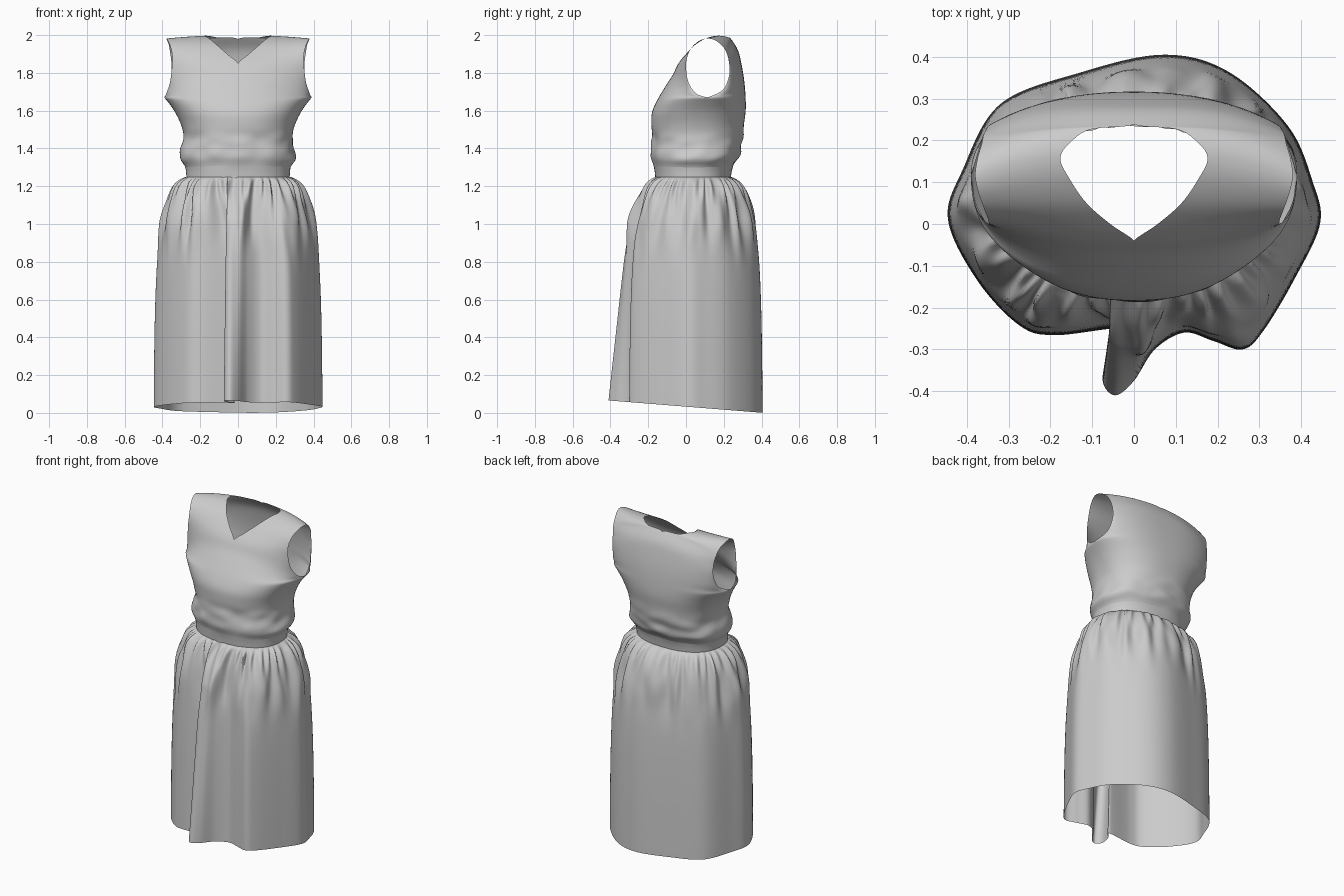
import bpy, bmesh, math
from mathutils import Vector, noise

if "Cube" in bpy.data.objects:
    bpy.data.objects.remove(bpy.data.objects["Cube"])


def cr(p0, p1, p2, p3, t):
    """Catmull-Rom interpolation of equal-length tuples."""
    return [0.5 * (2 * b + (c - a) * t + (2 * a - 5 * b + 4 * c - d) * t * t
                   + (3 * b - a - 3 * c + d) * t ** 3)
            for a, b, c, d in zip(p0, p1, p2, p3)]


def sample(pts, r, lo, hi):
    """Open spline through pts[lo..hi] at float index r."""
    i = min(max(int(r), lo), hi - 1)
    g = lambda k: pts[min(max(k, lo), hi)]
    return cr(g(i - 1), g(i), g(i + 1), g(i + 2), r - i)


def grid_object(name, rows, closed=False, mirror=False):
    bm = bmesh.new()
    for s in ((1, -1) if mirror else (1,)):
        vs = [[bm.verts.new((p[0] * s, p[1], p[2])) for p in row] for row in rows]
        n = len(vs[0])
        for a, b in zip(vs, vs[1:]):
            for j in range(n if closed else n - 1):
                k = (j + 1) % n
                f = (a[j], a[k], b[k], b[j])
                bm.faces.new(f if s == 1 else f[::-1])
    bmesh.ops.remove_doubles(bm, verts=bm.verts, dist=0.0004)
    # light cloth wrinkles near the waist
    for v in bm.verts:
        if mirror:
            w = math.exp(-((v.co.z - 1.40) / 0.07) ** 2)
            d = Vector((v.co.x, v.co.y - 0.06, 0)).normalized()
            q = Vector((v.co.x * 9, v.co.y * 9, v.co.z * 16))
            v.co += d * noise.noise(q) * 0.016 * w
    bmesh.ops.recalc_face_normals(bm, faces=bm.faces)
    me = bpy.data.meshes.new(name)
    bm.to_mesh(me)
    bm.free()
    me.polygons.foreach_set("use_smooth", [True] * len(me.polygons))
    ob = bpy.data.objects.new(name, me)
    bpy.context.collection.objects.link(ob)
    return ob


# Bodice: strips running from front waist over the shoulder to back waist
# centre line (y, z) and inner neck half-width
MID = [(-.162, 1.24, 0), (-.17, 1.31, 0), (-.183, 1.37, 0), (-.178, 1.45, 0),
       (-.183, 1.52, 0), (-.18, 1.59, 0), (-.15, 1.66, 0), (-.105, 1.735, 0),
       (-.07, 1.79, 0), (-.04, 1.85, 0), (0, 1.90, .057), (.05, 1.95, .113),
       (.11, 1.985, .153), (.165, 2.0, .176), (.205, 1.998, .145), (.228, 1.99, .10),
       (.238, 1.98, 0), (.275, 1.92, 0), (.295, 1.84, 0), (.308, 1.76, 0),
       (.315, 1.68, 0), (.316, 1.6, 0), (.306, 1.52, 0), (.302, 1.44, 0),
       (.285, 1.37, 0), (.25, 1.31, 0), (.236, 1.24, 0)]
# side seam, then armhole rim (x, y, z)
SEAM = [(.273, .037, 1.24), (.279, .04, 1.30), (.305, .05, 1.35), (.287, .07, 1.44),
        (.30, .08, 1.52), (.338, .09, 1.60)]
RIM = [(.39, .115, 1.67), (.38, .055, 1.69), (.36, .013, 1.75), (.35, 0, 1.83),
       (.348, .008, 1.89), (.358, .035, 1.94), (.372, .075, 1.972), (.38, .115, 1.982),
       (.375, .155, 1.972), (.365, .19, 1.945), (.36, .213, 1.91), (.353, .227, 1.86),
       (.352, .229, 1.79), (.365, .195, 1.71), (.39, .115, 1.67)]
SIDE = SEAM + RIM + SEAM[::-1]
P = 2.3


def bodice_row(r, cols=28):
    yc, zc, xi = sample(MID, r, 0, 26)
    lo, hi = (0, 6) if r < 6 else (6, 20) if r <= 20 else (20, 26)
    xe, ye, ze = sample(SIDE, r, lo, hi)
    xi = xi if 9 < r < 16 else 0
    si = max(0, xi) / xe
    k = min(1, max(0, (abs(r - 13) - 4) / 3))
    # open shoulder edges stay flat across, closed torso is rounded
    e = 2.5 if r < 13 else 3.0
    row = []
    for j in range(cols + 1):
        s = si + (1 - si) * math.sin(j / cols * math.pi / 2)
        s = min(s, 1)
        w = k * (1 - (1 - s ** P) ** (1 / P)) + (1 - k) * s ** e
        row.append((xe * s, yc + (ye - yc) * w, zc + (ze - zc) * s * s))
    return row


def strip(r0, r1, sub=5):
    return [bodice_row(r0 + i / sub) for i in range((r1 - r0) * sub + 1)]


grid_object("bodice", strip(1, 25), mirror=True)
for part, r in (("waistband_front", 0), ("waistband_back", 25)):
    grid_object(part, strip(r, r + 1), mirror=True)

# Skirt: hem outline (x, y, waist angle) including the deep front fold
HEM = [(.445, 0, 0), (.428, .10, 15), (.368, .235, 35), (.225, .365, 62), (.07, .405, 82),
       (-.13, .362, 105), (-.32, .287, 140), (-.41, .13, 163), (-.445, .01, 180),
       (-.375, -.135, 205), (-.275, -.242, 228), (-.19, -.266, 243), (-.025, -.25, 258),
       (-.058, -.30, 261), (-.075, -.375, 264), (-.045, -.41, 267), (0, -.375, 272),
       (.05, -.30, 280), (.12, -.26, 292), (.19, -.28, 300), (.26, -.30, 310),
       (.31, -.255, 321), (.385, -.13, 340)]
N = len(HEM)


def hem_point(i, t):
    g = lambda k: (HEM[k % N][0], HEM[k % N][1], HEM[k % N][2] + 360 * (k // N))
    return cr(g(i - 1), g(i), g(i + 1), g(i + 2), t)


def spow(c, e):
    return math.copysign(abs(c) ** e, c)


columns = [hem_point(i, j / 16) for i in range(N) for j in range(16)]
rows = []
for i in range(61):
    row = []
    for hx, hy, deg in columns:
        a = math.radians(deg)
        wx = .271 * spow(math.cos(a), 2 / P)
        wy = .037 + .197 * spow(math.sin(a), 2 / P)
        d = (1.25 - (.033 - .08 * hy)) * (i / 60) ** 1.7
        f = min(1, (1 - math.exp(-3.77 * d ** .7)) / .986)
        # the front fold flares in a straight line
        b = math.exp(-((deg - 267) / 8) ** 2)
        f += (min(f * f + .08 * f * (1 - f), .48 + .52 * d / 1.18) - f) * b
        # gathers: fine at the waist, broader further down
        n1 = noise.noise(Vector((math.cos(a) * 3, math.sin(a) * 3, d)))
        n2 = noise.noise(Vector((math.cos(a) * 6, math.sin(a) * 6, d * 4 + 7)))
        fine = math.sin(36 * a + 5 * n1) * .011 * math.exp(-((d - .04) / .08) ** 2) \
            * min(1, .2 + d * 30)
        broad = (math.sin(17 * a + 4 * n1) * .012 + n2 * .018) * \
            math.exp(-((d - .17) / .17) ** 2) * min(1, d * 20)
        g = fine + broad
        row.append((wx + (hx - wx) * f + g * math.cos(a),
                    wy + (hy - wy) * f + g * math.sin(a), 1.25 - d))
    rows.append(row)
grid_object("skirt", rows, closed=True)
